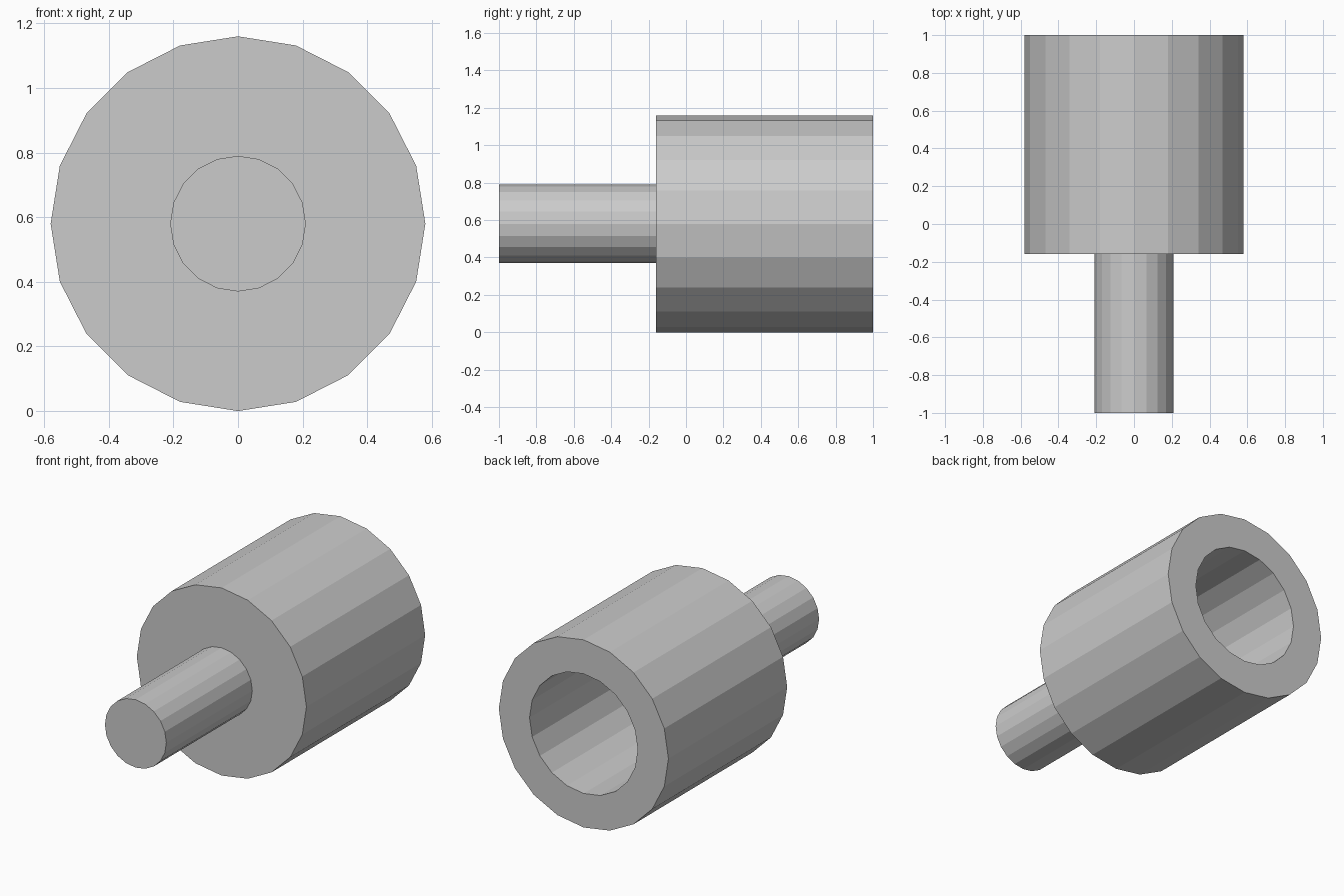
import bpy, bmesh
from math import sin, cos, tau

if "Cube" in bpy.data.objects:
    bpy.data.objects.remove(bpy.data.objects["Cube"])

SIDES = 20
AXIS_Z = 0.58

# Lathe profile along y: (radius, y), from shaft tip to bore floor
PROFILE = [
    (0.21, -1.0), (0.21, -0.16),   # shaft
    (0.58, -0.16), (0.58, 1.0),    # housing
    (0.37, 1.0), (0.37, 0.05),     # blind bore
]


def ring(bm, radius, y):
    return [bm.verts.new((radius * sin(tau * i / SIDES), y,
                          AXIS_Z + radius * cos(tau * i / SIDES)))
            for i in range(SIDES)]


bm = bmesh.new()
rings = [ring(bm, r, y) for r, y in PROFILE]

# Walls and shoulders
for a, b in zip(rings, rings[1:]):
    for i in range(SIDES):
        j = (i + 1) % SIDES
        bm.faces.new((a[i], a[j], b[j], b[i]))

# Shaft tip and bore floor
bm.faces.new(rings[0])
bm.faces.new(rings[-1])
bmesh.ops.recalc_face_normals(bm, faces=bm.faces)

mesh = bpy.data.meshes.new("socket_with_shaft")
bm.to_mesh(mesh)
bm.free()
bpy.context.collection.objects.link(bpy.data.objects.new("socket_with_shaft", mesh))
